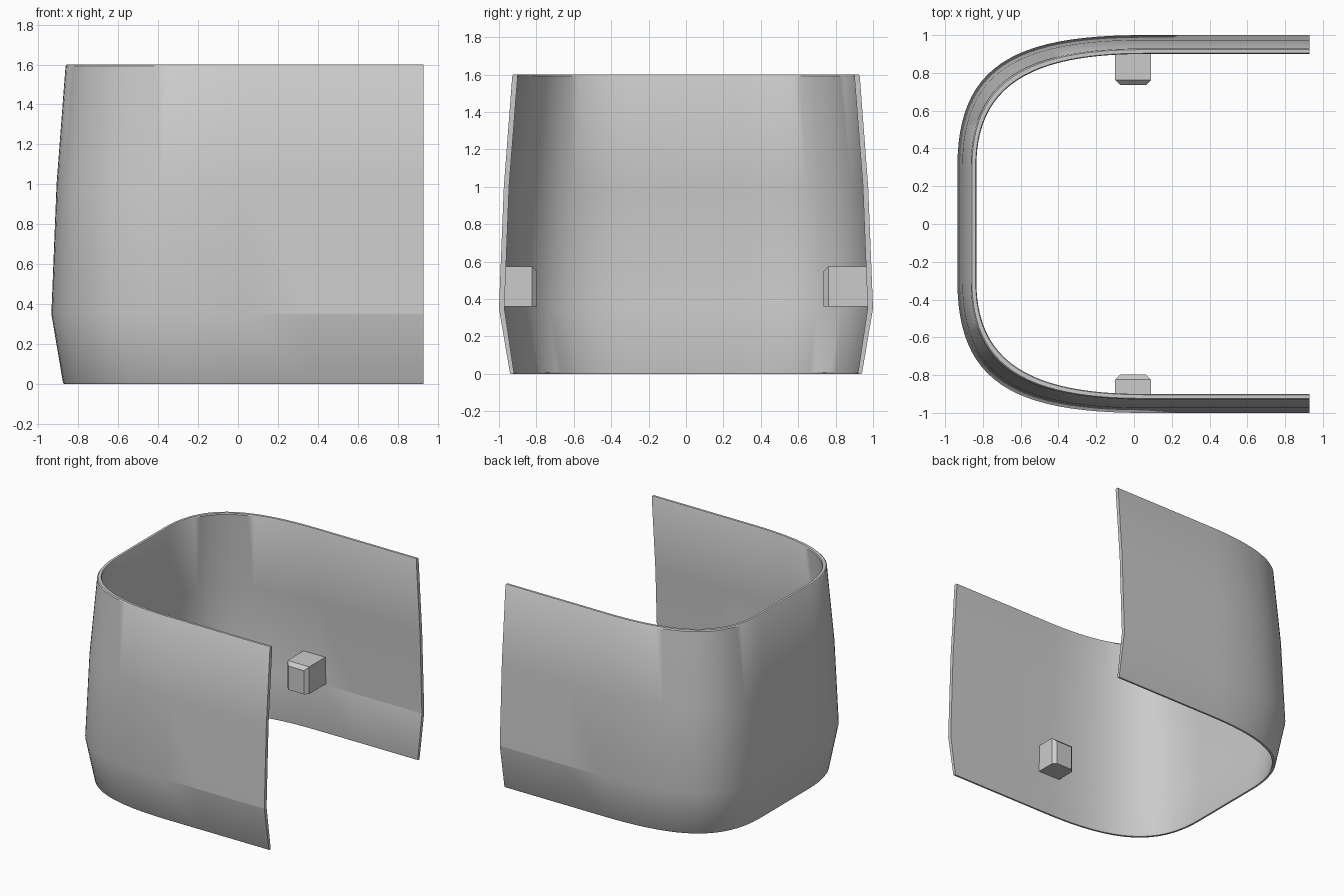
import bpy
import bmesh
from mathutils import Vector

cube = bpy.data.objects.get("Cube")
if cube:
    bpy.data.objects.remove(cube, do_unlink=True)

grey = bpy.data.materials.new("light_grey")
grey.use_nodes = True
colour = (0.6, 0.6, 0.6, 1)
grey.diffuse_color = colour
grey.node_tree.nodes["Principled BSDF"].inputs["Base Color"].default_value = colour


def add_object(name, bm):
    bmesh.ops.recalc_face_normals(bm, faces=bm.faces)
    mesh = bpy.data.meshes.new(name)
    bm.to_mesh(mesh)
    bm.free()
    mesh.materials.append(grey)
    obj = bpy.data.objects.new(name, mesh)
    bpy.context.collection.objects.link(obj)
    return obj


def outline(inset):
    """U-shaped plan, open at +x, moved inward by inset."""
    p = [Vector(v) for v in ((-0.935 + inset, 0.3), (-0.935 + inset, 0.83 - inset),
                             (-0.65 + inset, 1 - inset), (0.05, 1 - inset))]
    half = []
    for i in range(25):
        t = i / 24
        s = 1 - t
        half.append(p[0] * s**3 + p[1] * 3 * s * s * t + p[2] * 3 * s * t * t + p[3] * t**3)
    half += [Vector((x, 1 - inset)) for x in (0.35, 0.65, 0.93)]
    return [Vector((v.x, -v.y)) for v in reversed(half)] + half


# Curved shell: wall section (inset, height) swept round the plan
outer = [(0.063, 0), (0.058, 0.008), (0, 0.35), (0.026, 1.0), (0.071, 1.592), (0.077, 1.6)]
inner = [(0.096, 1.6), (0.1, 1.592), (0.054, 1.0), (0.029, 0.35), (0.08, 0.008), (0.077, 0)]
bm = bmesh.new()
rings = [[bm.verts.new((v.x, v.y, z)) for v in outline(d)] for d, z in outer + inner]
for a, b in zip(rings, rings[1:] + rings[:1]):
    for i in range(len(a) - 1):
        bm.faces.new((a[i], a[i + 1], b[i + 1], b[i]))
for end in (0, -1):
    bm.faces.new([ring[end] for ring in rings])
shell = add_object("curved_shell", bm)
bpy.context.view_layer.objects.active = shell
shell.select_set(True)
bpy.ops.object.shade_smooth_by_angle(angle=0.6)
shell.select_set(False)

# Crisp crease along the straight part of each side
for edge in shell.data.edges:
    ends = [shell.data.vertices[i].co for i in edge.vertices]
    if all(abs(v.z - 0.35) < 0.001 and v.x > 0 for v in ends):
        edge.use_edge_sharp = True


# Pegs on the inner side walls, chamfered at the free end
def peg(name, side, tip):
    bm = bmesh.new()
    bmesh.ops.create_cube(bm, size=1)
    for v in bm.verts:
        v.co.x = v.co.x * 0.19 - 0.005
        v.co.y = side * (0.98 if v.co.y * side > 0 else tip)
        v.co.z = 0.575 if v.co.z > 0 else 0.36
    edges = [e for e in bm.edges
             if all(abs(abs(v.co.y) - tip) < 0.001 for v in e.verts)
             and any(v.co.z > 0.5 for v in e.verts)]
    bmesh.ops.bevel(bm, geom=edges, offset=0.027, segments=1, affect='EDGES')
    add_object(name, bm)


peg("front_peg", -1, 0.797)
peg("back_peg", 1, 0.735)
